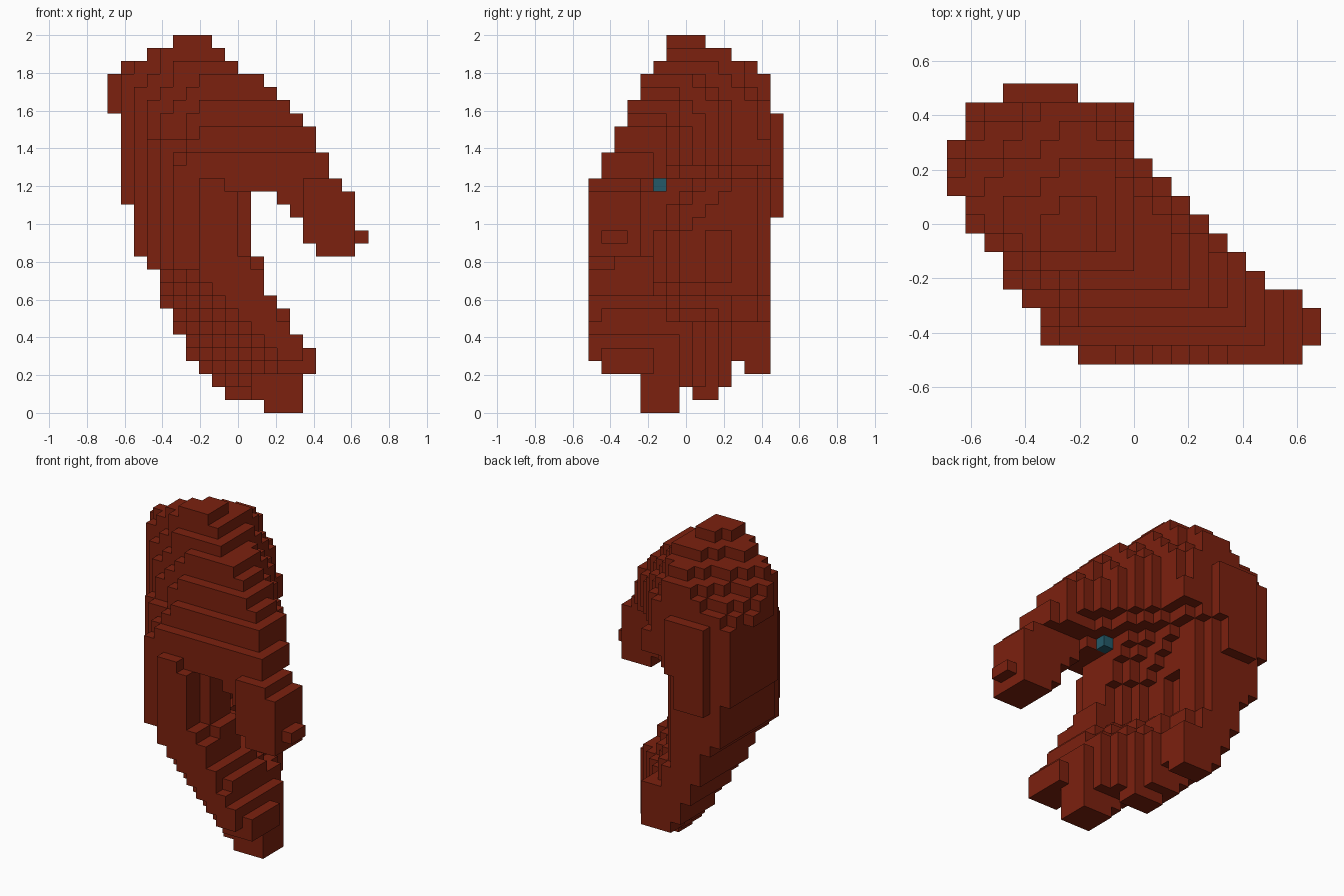
import bpy, bmesh

cube = bpy.data.objects.get("Cube")
if cube:
    bpy.data.objects.remove(cube, do_unlink=True)

U = 2 / 29                      # block size
NX, NY, NZ = 20, 15, 29         # blocks along x, y, z


def material(name, rgb):
    m = bpy.data.materials.new(name)
    m.use_nodes = True
    col = (*rgb, 1)
    m.diffuse_color = col
    m.node_tree.nodes["Principled BSDF"].inputs["Base Color"].default_value = col
    return m


auburn = material("auburn hair", (0.2, 0.015, 0.0045))
teal = material("teal", (0.017, 0.1, 0.14))

# Profile in x for each layer, bottom to top (first and end block)
X0 = [12, 9, 8, 7, 6, 6, 5, 5, 4, 4, 4, 3, 2, 2, 2, 2] + [1] * 7 + [0] * 3 + [1, 3, 5]
X1 = [15, 15, 15, 16, 16, 15, 14, 14, 13, 12, 12, 12] + [11] * 5 + \
     [18, 17, 17, 16, 16, 15, 14, 13, 12, 10, 9, 8]
# Profile in y for each layer
Y0 = [4, 4, 4, 1] + [0] * 14 + [1, 1, 2, 2, 3, 3, 4, 4, 5, 6, 6]
Y1 = [7, 10, 11] + [14] * 12 + [15] * 8 + [14] * 3 + [13, 12, 9]
# Footprint: x range for each row in y
FOOT = [(7, 19), (5, 20), (5, 20), (4, 19), (3, 17), (3, 16), (2, 15), (1, 14),
        (1, 13), (0, 12), (0, 11), (0, 10), (0, 10), (1, 10), (3, 7)]
# Fringe strand: layer -> x range
FRINGE = {12: (16, 19), 13: (15, 20), 14: (15, 19), 15: (14, 19), 16: (13, 19)}

# Slanted limits as (layer, value): outer side, open side, back of the head,
# front edge of the lower hair, rounded front corner of the crown
OUTER = [(1, -0.3), (2, -0.05), (3, -0.09), (5, -0.17), (7, -0.28), (9, -0.37), (11, -0.5), (13, -0.6)]
OPEN = [(6, 0.225), (7, 0.13), (8, 0.13), (9, 0.07), (16, 0.07), (17, 0.07), (18, 0.13),
        (19, 0.22), (20, 0.22), (21, 0.2), (23, 0.18), (24, 0.14), (25, 0.1), (26, 0.09), (27, 0.05), (28, -0.02)]
BACK = [(3, -0.45), (4, -0.5), (8, -0.6), (12, -0.7), (22, -0.7), (23, -0.65),
        (25, -0.52), (26, -0.43), (27, -0.32), (28, -0.22)]
EDGE = [(4, -0.57), (7, -0.47), (10, -0.385), (12, -0.25)]
CROWN = [(18, -0.6), (19, -0.5), (20, -0.44), (21, -0.39), (23, -0.355), (25, -0.3), (28, -0.24)]
# Depth of the hollow inside the hair
HOLLOW = [(7, 0), (10, 0.17), (13, 0.17), (17, 0.04), (18, 0)]


def limit(points, k):
    """Linear interpolation between (layer, value) points."""
    if k <= points[0][0]:
        return points[0][1]
    for (a, va), (b, vb) in zip(points, points[1:]):
        if k <= b:
            return va + (vb - va) * (k - a) / (b - a)
    return points[-1][1]


def in_fringe(i, j, k):
    if k not in FRINGE or j > 3 or (j == 0 and i < 15):
        return False
    return FRINGE[k][0] <= i < FRINGE[k][1]


def in_mass(i, j, k):
    if not (X0[k] <= i < X1[k] and Y0[k] <= j < Y1[k]):
        return False
    x, y = (i + 0.5 - NX / 2) * U, (j + 0.5 - NY / 2) * U
    side = 0.819 * x + 0.574 * y
    if side < limit(OUTER, k) or 0.574 * x - 0.819 * y < limit(BACK, k):
        return False
    if 0.5 * x + 0.87 * y < limit(CROWN, k):
        return False
    if k < 17 and 0.574 * y - 0.819 * x < limit(EDGE, k):
        return False
    # the crown's front rim overhangs the open side, which is hollowed between its walls
    rim = (k == 17 and j < 4) or (18 <= k <= 21 and j < k - 12)
    scoop = limit(HOLLOW, k) * max(0, 1 - ((j - 7) / 4.5) ** 2)
    if side > (0.28 if rim else limit(OPEN, k) - scoop):
        return False
    # parting between the front lock and the fringe
    if k == 17 and j == 0 and 9 <= i < 15:
        return False
    # split ends at the bottom
    if k == 1 and (j == 7 or (j < 7 and i < 11) or (j > 7 and i > 11)):
        return False
    return not (k == 3 and j == 11)


parts = {"hair_crown": set(), "hair_back": set(), "hair_fringe": set(), "hairline_block": set()}
PIN = (11, 5, 17)
for k in range(NZ):
    for j in range(NY):
        for i in range(FOOT[j][0], FOOT[j][1]):
            if (i, j, k) == PIN:
                parts["hairline_block"].add(PIN)
            elif (j, k) == PIN[1:] and i > PIN[0]:
                continue
            elif in_fringe(i, j, k):
                parts["hair_fringe"].add((i, j, k))
            elif in_mass(i, j, k):
                parts["hair_crown" if k >= 17 else "hair_back"].add((i, j, k))
solid = set().union(*parts.values())

# Corner offsets of each block side, wound outward
SIDES = {
    (1, 0, 0): [(1, 0, 0), (1, 1, 0), (1, 1, 1), (1, 0, 1)],
    (-1, 0, 0): [(0, 0, 0), (0, 0, 1), (0, 1, 1), (0, 1, 0)],
    (0, 1, 0): [(0, 1, 0), (0, 1, 1), (1, 1, 1), (1, 1, 0)],
    (0, -1, 0): [(0, 0, 0), (1, 0, 0), (1, 0, 1), (0, 0, 1)],
    (0, 0, 1): [(0, 0, 1), (1, 0, 1), (1, 1, 1), (0, 1, 1)],
    (0, 0, -1): [(0, 0, 0), (0, 1, 0), (1, 1, 0), (1, 0, 0)],
}


def build(name, cells, mat):
    """Make the exposed block sides of one part and merge flat areas."""
    bm = bmesh.new()
    verts = {}

    def vert(p):
        if p not in verts:
            verts[p] = bm.verts.new(((p[0] - NX / 2) * U, (p[1] - NY / 2) * U, p[2] * U))
        return verts[p]

    for c in sorted(cells):
        for n, corners in SIDES.items():
            if tuple(a + b for a, b in zip(c, n)) not in solid:
                bm.faces.new([vert(tuple(a + b for a, b in zip(c, o))) for o in corners])
    bmesh.ops.dissolve_limit(bm, angle_limit=0.01, verts=bm.verts[:], edges=bm.edges[:])
    me = bpy.data.meshes.new(name)
    bm.to_mesh(me)
    bm.free()
    me.materials.append(mat)
    bpy.context.collection.objects.link(bpy.data.objects.new(name, me))


for name, cells in parts.items():
    build(name, cells, teal if name == "hairline_block" else auburn)
